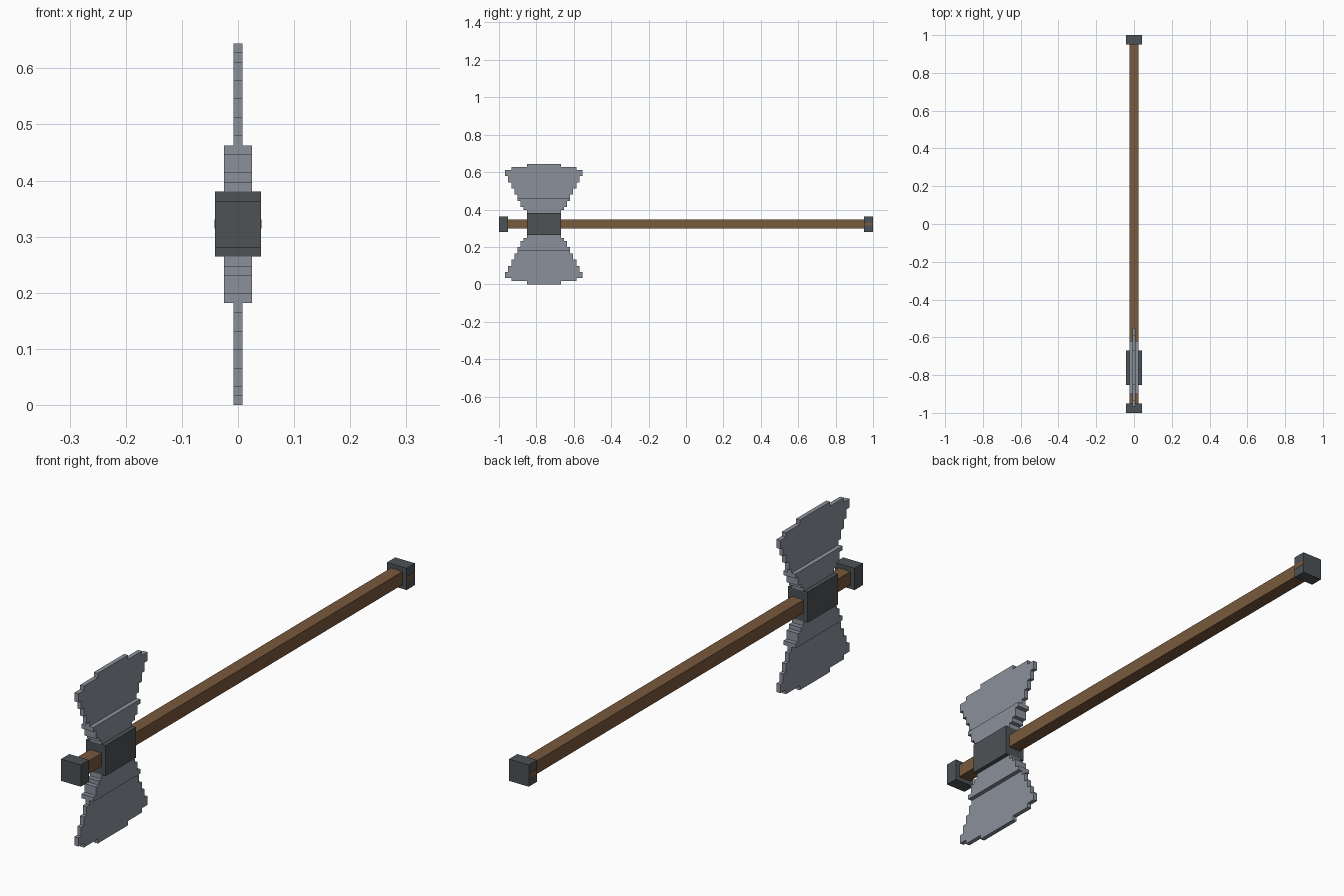
import bpy, bmesh
from mathutils import Vector

if "Cube" in bpy.data.objects:
    bpy.data.objects.remove(bpy.data.objects["Cube"])

U = 2 / 121            # the small unit every part is sized in
MID_Z = 19.5 * U       # height of the shaft axis
HEAD_Y = -46 * U       # centre of the axe head


def material(name, color):
    m = bpy.data.materials.new(name)
    m.use_nodes = True
    m.diffuse_color = (*color, 1)
    bsdf = m.node_tree.nodes["Principled BSDF"]
    bsdf.inputs["Base Color"].default_value = (*color, 1)
    bsdf.inputs["Roughness"].default_value = 0.8
    return m


steel = material("steel", (0.26, 0.285, 0.33))
iron = material("dark iron", (0.075, 0.085, 0.092))
wood = material("brown wood", (0.188, 0.1, 0.047))


def finish(name, bm, mat):
    bmesh.ops.recalc_face_normals(bm, faces=bm.faces)
    mesh = bpy.data.meshes.new(name)
    bm.to_mesh(mesh)
    bm.free()
    mesh.materials.append(mat)
    obj = bpy.data.objects.new(name, mesh)
    bpy.context.collection.objects.link(obj)
    return obj


def box(name, center, size, mat):
    bm = bmesh.new()
    bmesh.ops.create_cube(bm, size=1)
    for v in bm.verts:
        v.co = Vector(a * s + c for a, s, c in zip(v.co, size, center))
    return finish(name, bm, mat)


def stepped_plate(name, start, rows, half_x, side, mat):
    """Extrude a stepped outline; rows are (top, half width) in units."""
    right, bottom = [], start
    for top, half in rows:
        right += [(half, bottom), (half, top)]
        bottom = top
    outline = right + [(-w, h) for w, h in reversed(right)]
    bm = bmesh.new()
    verts = [bm.verts.new((-half_x * U, HEAD_Y + w * U, MID_Z + side * h * U))
             for w, h in outline]
    face = bm.faces.new(verts)
    ext = bmesh.ops.extrude_face_region(bm, geom=[face])
    moved = [g for g in ext["geom"] if isinstance(g, bmesh.types.BMVert)]
    bmesh.ops.translate(bm, verts=moved, vec=(2 * half_x * U, 0, 0))
    return finish(name, bm, mat)


# Shaft
box("shaft", (0, 0, MID_Z), (3 * U, 115.2 * U, 3 * U), wood)

# End caps
for name, side in (("front_cap", -1), ("back_cap", 1)):
    box(name, (0, side * (1 - 1.5 * U), MID_Z), (5 * U, 3 * U, 5 * U), iron)

# Wooden peg showing on both sides of the back cap
box("cap_peg", (0, 1 - 1.5 * U, MID_Z), (5 * U + 0.002, 2.9 * U, U), wood)

# Socket clamping the head to the shaft
box("head_socket", (0, HEAD_Y, MID_Z), (5 * U, 11 * U, 7 * U), iron)

# Double blades: thick root and thin flared edge, above and below
root = [(4.5, 5.5), (5.5, 6.5), (7.5, 7.5), (8.5, 8.5)]
flare = [(9.5, 8.5), (11.5, 9.5), (13.5, 10.5), (15.5, 11.5),
         (17.5, 12.5), (18.5, 10.5), (19.5, 5.5)]
for label, side in (("upper", 1), ("lower", -1)):
    stepped_plate(label + "_blade_root", 3.5, root, 1.5, side, steel)
    stepped_plate(label + "_blade_edge", 8.5, flare, 0.5, side, steel)
